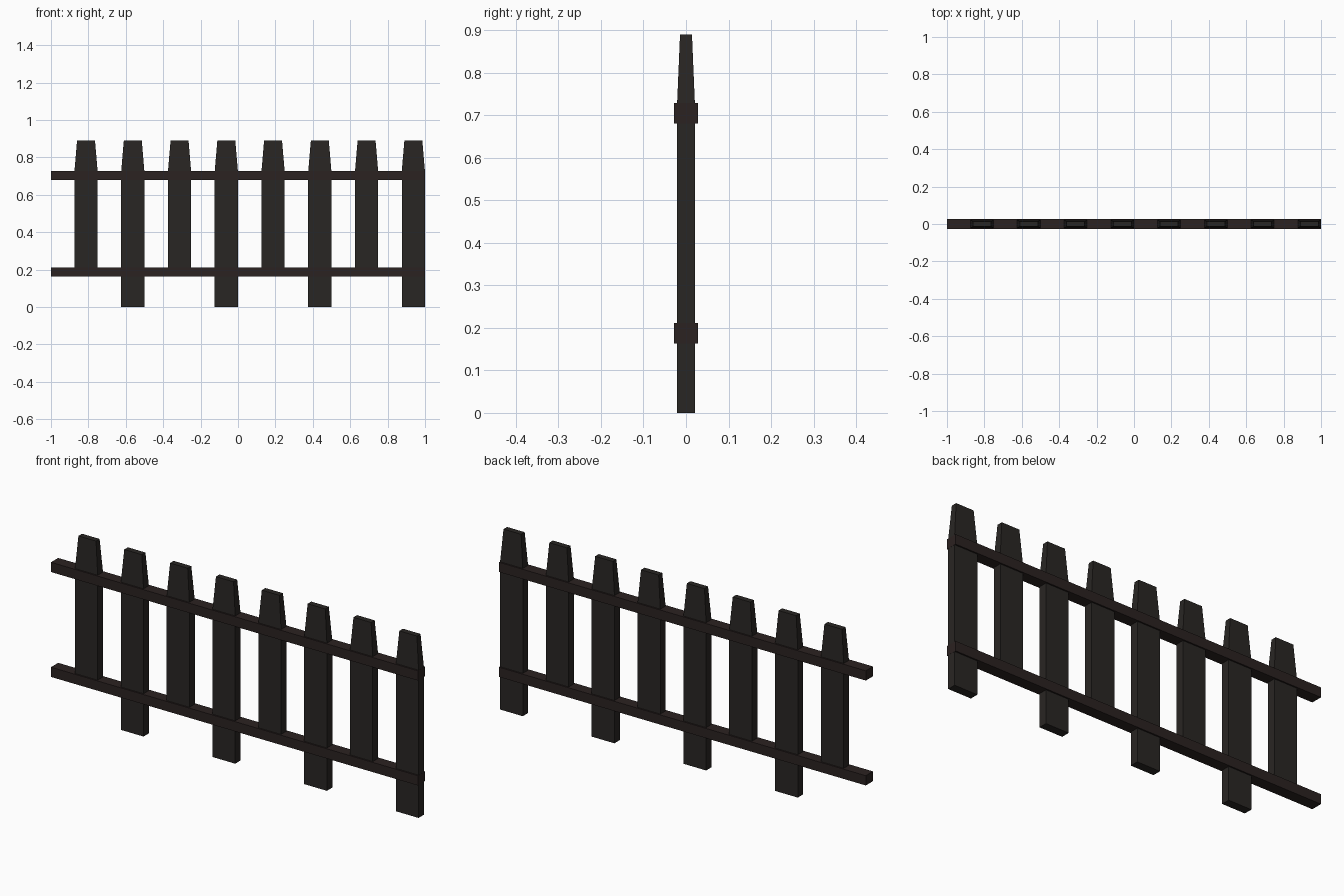
import bpy, bmesh

if "Cube" in bpy.data.objects:
    bpy.data.objects.remove(bpy.data.objects["Cube"])


def material(name, color):
    mat = bpy.data.materials.new(name)
    mat.diffuse_color = color
    mat.use_nodes = True
    mat.node_tree.nodes["Principled BSDF"].inputs["Base Color"].default_value = mat.diffuse_color
    return mat


def lofted_post(name, sections, x, mat):
    """Stack of rectangles (z, half width, half depth) joined into a closed solid."""
    bm = bmesh.new()
    rings = [[bm.verts.new((sx * hx, sy * hy, z))
              for sx, sy in ((-1, -1), (1, -1), (1, 1), (-1, 1))]
             for z, hx, hy in sections]
    for lo, hi in zip(rings, rings[1:]):
        for i in range(4):
            j = (i + 1) % 4
            bm.faces.new((lo[i], lo[j], hi[j], hi[i]))
    bm.faces.new(rings[0][::-1])
    bm.faces.new(rings[-1])
    mesh = bpy.data.meshes.new(name)
    bm.to_mesh(mesh)
    bm.free()
    mesh.materials.append(mat)
    obj = bpy.data.objects.new(name, mesh)
    obj.location.x = x
    bpy.context.collection.objects.link(obj)
    return obj


picket_wood = material("picket_wood", (0.022, 0.019, 0.017, 1))
rail_wood = material("rail_wood", (0.024, 0.016, 0.015, 1))

# Pickets with tapered tops; every second one reaches the ground
for i in range(8):
    long = i % 2 == 1
    bottom = 0.0 if long else 0.187
    lofted_post("long_picket" if long else "short_picket",
                [(bottom, 0.062, 0.021), (0.725, 0.062, 0.021), (0.89, 0.048, 0.014)],
                -0.8125 + 0.25 * i, picket_wood)

# Horizontal rails that wrap the pickets
for name, z in (("lower_rail", 0.163), ("upper_rail", 0.68)):
    lofted_post(name, [(z, 1.0, 0.028), (z + 0.048, 1.0, 0.028)], 0, rail_wood)
